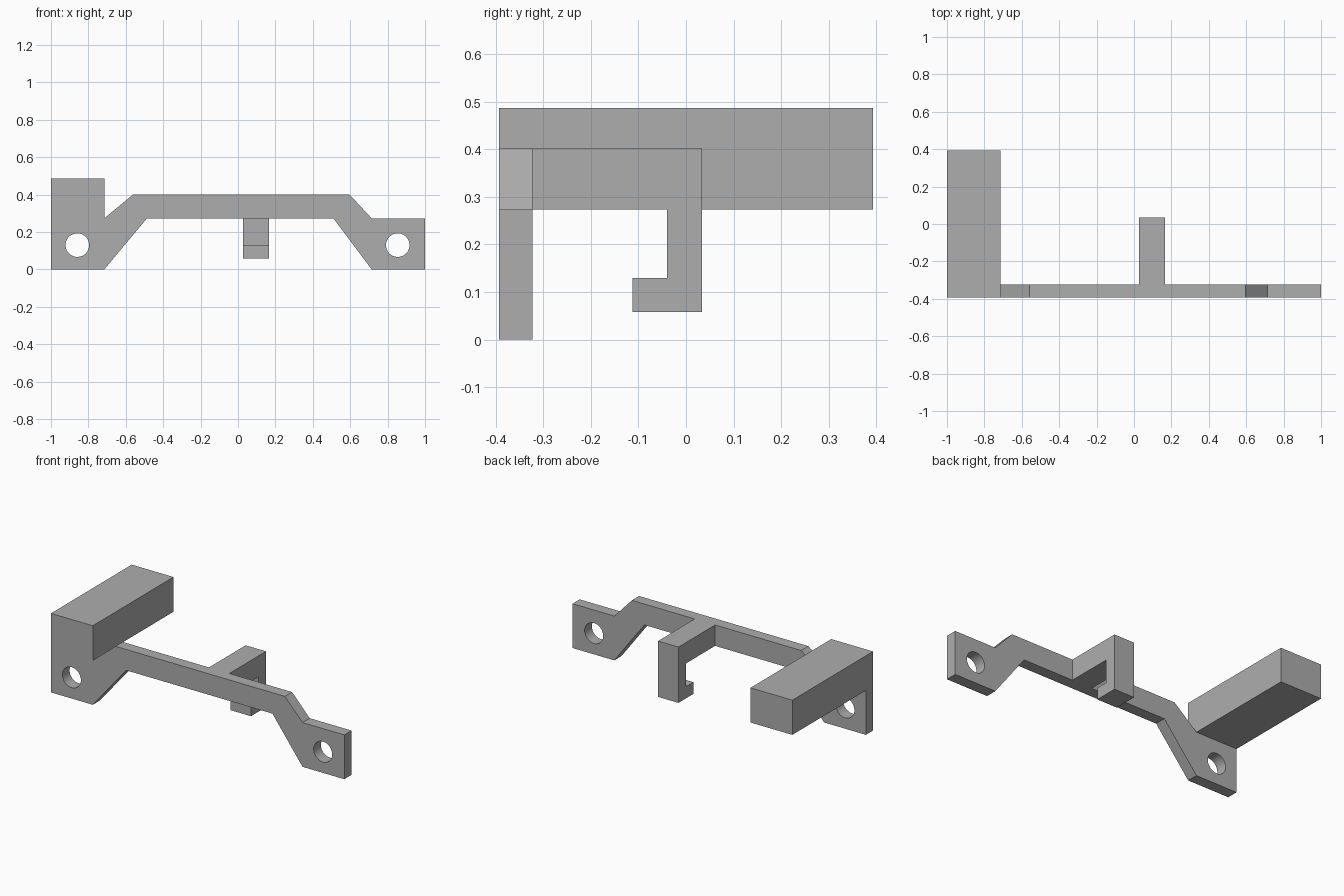
import bpy
import bmesh
from mathutils import Matrix, Vector

cube = bpy.data.objects.get("Cube")
if cube:
    bpy.data.objects.remove(cube, do_unlink=True)

grey = bpy.data.materials.new("plain grey")
grey.use_nodes = True
colour = (0.42, 0.42, 0.42, 1)
grey.diffuse_color = colour
grey.node_tree.nodes["Principled BSDF"].inputs["Base Color"].default_value = colour

FRONT, PLATE_BACK, BACK = -0.393, -0.323, 0.393
SHELF, BAR_TOP, BLOCK_TOP = 0.273, 0.402, 0.487
FOOT = 0.715  # inner edge of both feet


def finish(name, bm):
    bmesh.ops.recalc_face_normals(bm, faces=bm.faces)
    mesh = bpy.data.meshes.new(name)
    bm.to_mesh(mesh)
    bm.free()
    mesh.materials.append(grey)
    obj = bpy.data.objects.new(name, mesh)
    bpy.context.collection.objects.link(obj)
    return obj


def prism(name, points, sweep):
    """Extrude a closed outline of 3D points along a vector."""
    bm = bmesh.new()
    face = bm.faces.new([bm.verts.new(p) for p in points])
    new = bmesh.ops.extrude_face_region(bm, geom=[face])["geom"]
    verts = [v for v in new if isinstance(v, bmesh.types.BMVert)]
    bmesh.ops.translate(bm, vec=Vector(sweep), verts=verts)
    return finish(name, bm)


def combine(target, helper, operation):
    mod = target.modifiers.new(helper.name, "BOOLEAN")
    mod.operation = operation
    mod.solver = "EXACT"
    mod.object = helper
    helper.hide_render = True
    helper.hide_set(True)


# Cranked front plate, with the face of the block in the same outline
outline = [(-1, 0), (-FOOT, 0), (-0.487, SHELF), (0.51, SHELF), (FOOT, 0), (1, 0),
           (1, SHELF), (FOOT, SHELF), (0.595, BAR_TOP), (-0.56, BAR_TOP),
           (-FOOT, SHELF), (-FOOT, BLOCK_TOP), (-1, BLOCK_TOP)]
bracket = prism("bracket", [(x, FRONT, z) for x, z in outline],
                (0, PLATE_BACK - FRONT, 0))

# Long block running back from the right foot
block = prism("block", [(x, PLATE_BACK, z) for x, z in
                        [(-1, SHELF), (-FOOT, SHELF), (-FOOT, BLOCK_TOP), (-1, BLOCK_TOP)]],
              (0, BACK - PLATE_BACK, 0))

# Hook: arm, drop and forward lip
hook_side = [(PLATE_BACK, SHELF), (-0.04, SHELF), (-0.04, 0.13), (-0.112, 0.13),
             (-0.112, 0.058), (0.034, 0.058), (0.034, BAR_TOP), (PLATE_BACK, BAR_TOP)]
hook = prism("hook", [(0.028, y, z) for y, z in hook_side], (0.139, 0, 0))

for part in (block, hook):
    combine(bracket, part, "UNION")

# Round holes through both feet
for side, x in (("right", -0.859), ("left", 0.854)):
    bm = bmesh.new()
    place = Matrix.Translation((x, (FRONT + PLATE_BACK) / 2, 0.13)) @ Matrix.Rotation(1.5708, 4, "X")
    bmesh.ops.create_cone(bm, cap_ends=True, segments=48, radius1=0.063,
                          radius2=0.063, depth=0.2, matrix=place)
    combine(bracket, finish(side + "_hole_cutter", bm), "DIFFERENCE")

# Apply the cuts, remove the helpers, smooth the hole walls
bpy.context.view_layer.objects.active = bracket
bracket.select_set(True)
for mod in list(bracket.modifiers):
    helper = mod.object
    bpy.ops.object.modifier_apply(modifier=mod.name)
    bpy.data.objects.remove(helper, do_unlink=True)
bpy.ops.object.shade_smooth_by_angle(angle=0.5)
